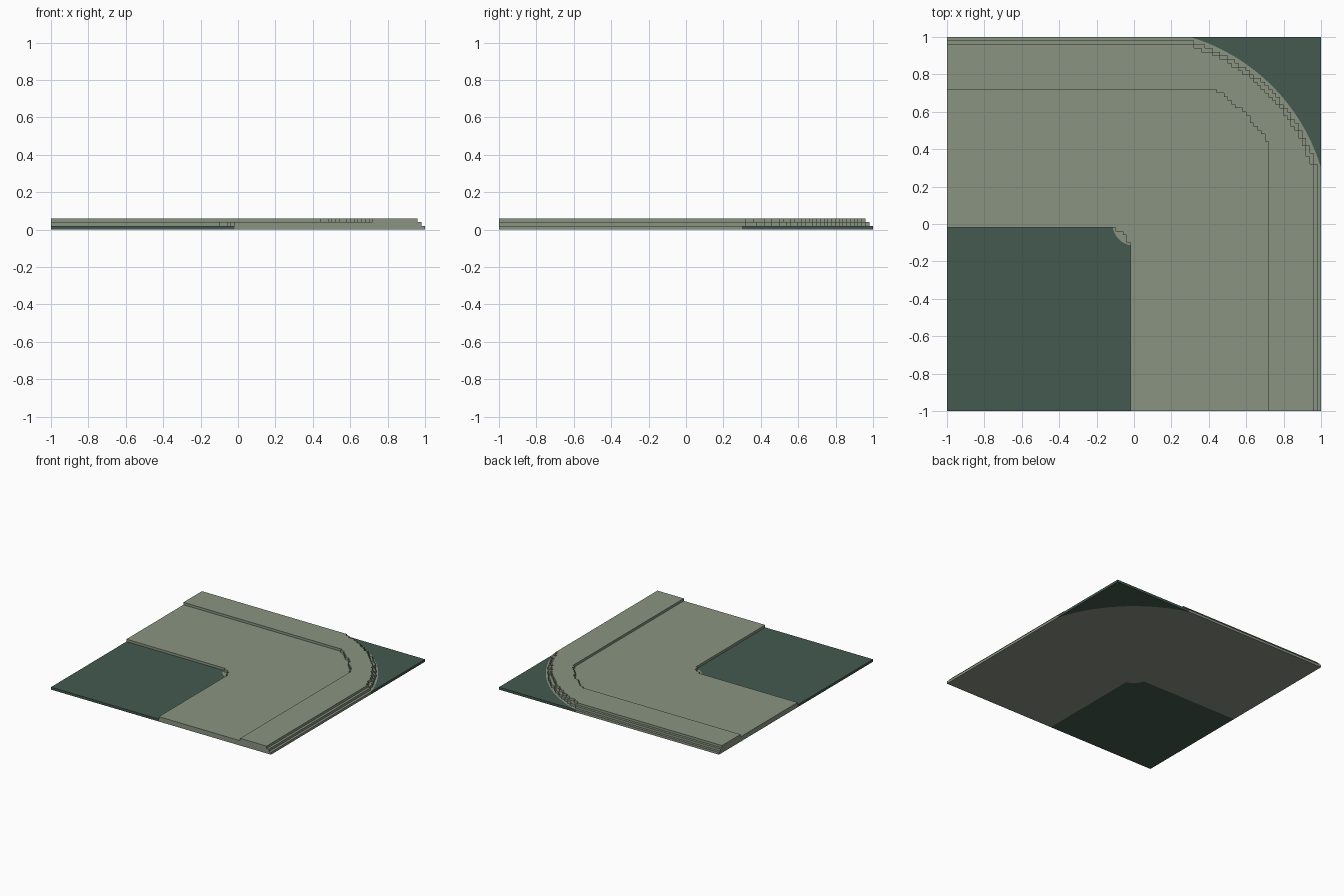
import bpy, bmesh, math

if "Cube" in bpy.data.objects:
    bpy.data.objects.remove(bpy.data.objects["Cube"])

V = 0.02  # height of one layer and width of one stair step


def material(name, rgb):
    m = bpy.data.materials.new(name)
    m.diffuse_color = (*rgb, 1)
    m.use_nodes = True
    m.node_tree.nodes["Principled BSDF"].inputs["Base Color"].default_value = m.diffuse_color
    return m


STONE = material("grey green stone", (0.254, 0.296, 0.223))
GRASS = material("dark green grass", (0.058, 0.102, 0.080))


def slab(name, outline, z, mat):
    """Flat plate one layer thick, extruded from an outline."""
    bm = bmesh.new()
    face = bm.faces.new([bm.verts.new((x, y, z)) for x, y in outline])
    ext = bmesh.ops.extrude_face_region(bm, geom=[face])
    bmesh.ops.translate(bm, vec=(0, 0, V),
                        verts=[g for g in ext["geom"] if isinstance(g, bmesh.types.BMVert)])
    bmesh.ops.recalc_face_normals(bm, faces=bm.faces[:])
    me = bpy.data.meshes.new(name)
    bm.to_mesh(me)
    bm.free()
    me.materials.append(mat)
    ob = bpy.data.objects.new(name, me)
    bpy.context.collection.objects.link(ob)


def arc(limit, r, sign=1, n=32):
    """Smooth rounded corner around the origin, cut off at +-limit."""
    a = math.asin(limit / r)
    b = math.acos(limit / r)
    return [(sign * r * math.cos(a + (b - a) * i / n),
             sign * r * math.sin(a + (b - a) * i / n)) for i in range(n + 1)]


def stairs(limit, r):
    """Stepped edge from the left side, round the corner, to the front side."""
    pts, y = [(-1, limit)], limit
    for i in range(round(limit / V)):
        h = math.sqrt(max(0, r * r - ((i + 0.5) * V) ** 2))
        new = min(limit, math.floor(h / V + 0.5) * V)
        if new < y - 1e-6:
            pts += [(i * V, y), (i * V, new)]
            y = new
    return pts + [(limit, y), (limit, -1)]


# Base layer: stone bend flush with the two grass areas
outer = arc(1.0, 1.044)
inner = arc(0.02, 0.115, -1, 12)
slab("base_stone", [(-1, 1)] + outer + [(1, -1), (-0.02, -1)] + inner[::-1]
     + [(-1, -0.02)], 0, STONE)
slab("outer_grass", outer + [(1, 1)], 0, GRASS)
slab("inner_grass", inner + [(-0.02, -1), (-1, -1), (-1, -0.02)], 0, GRASS)

# Path layer with a stepped inner corner
corner = [(-0.02, -1), (-0.02, -0.1), (-0.04, -0.1), (-0.04, -0.06), (-0.06, -0.06),
          (-0.06, -0.04), (-0.1, -0.04), (-0.1, -0.02), (-1, -0.02)]
slab("path", stairs(0.98, 1.022) + corner, V, STONE)

# Raised rim along the outside of the bend
slab("raised_rim", stairs(0.96, 1.0) + stairs(0.72, 0.835)[::-1], 2 * V, STONE)
